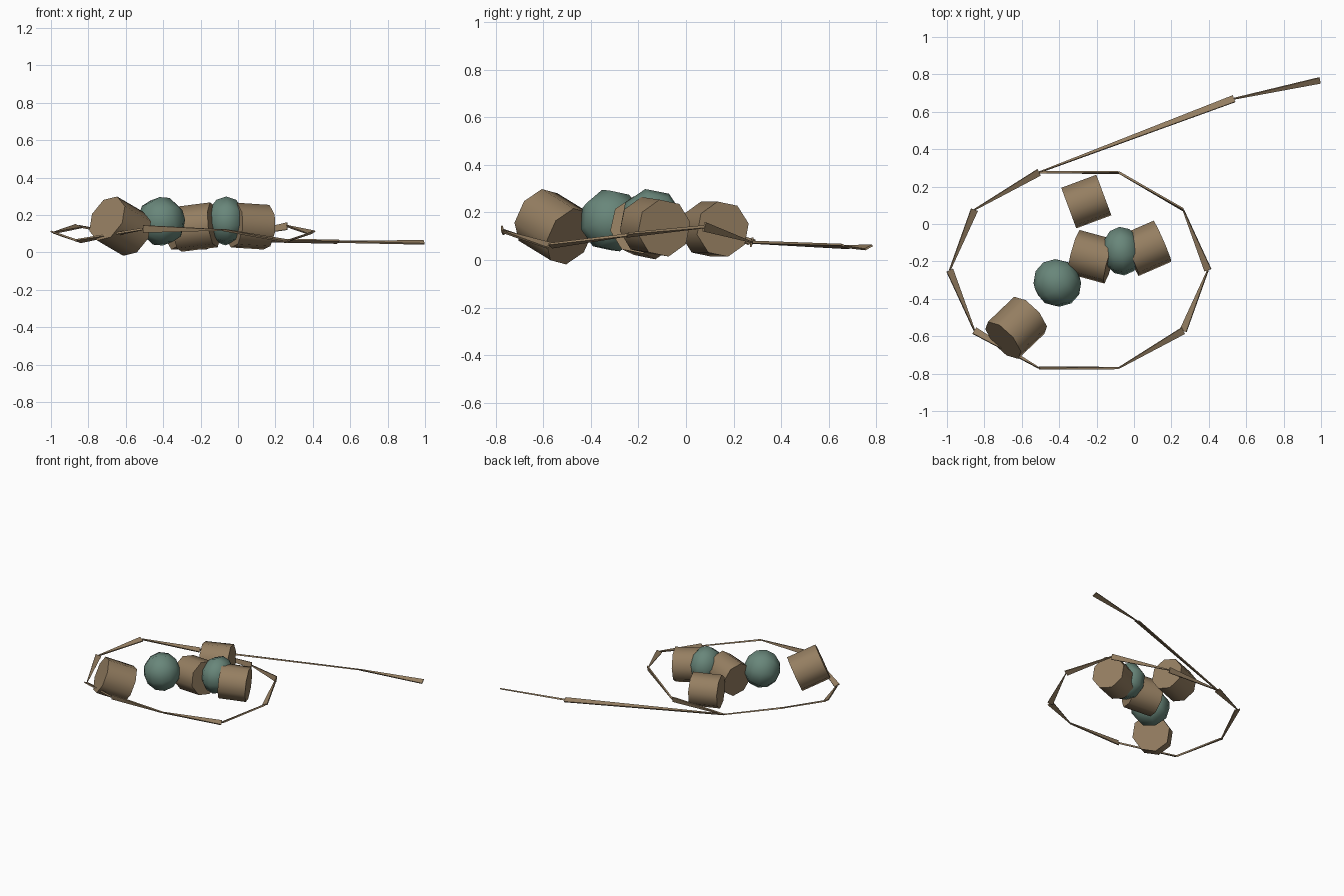
import bpy, bmesh, math
from mathutils import Vector, Matrix

cube = bpy.data.objects.get("Cube")
if cube:
    bpy.data.objects.remove(cube, do_unlink=True)


def material(name, rgb):
    m = bpy.data.materials.new(name)
    m.use_nodes = True
    m.diffuse_color = (*rgb, 1)
    bsdf = m.node_tree.nodes["Principled BSDF"]
    bsdf.inputs["Base Color"].default_value = (*rgb, 1)
    bsdf.inputs["Roughness"].default_value = 0.8
    return m


BROWN = material("tan_brown", (0.30, 0.21, 0.12))
TEAL = material("dull_teal", (0.14, 0.24, 0.195))


def finish(name, bm, mat, smooth=True):
    bmesh.ops.recalc_face_normals(bm, faces=bm.faces)
    mesh = bpy.data.meshes.new(name)
    bm.to_mesh(mesh)
    bm.free()
    mesh.materials.append(mat)
    ob = bpy.data.objects.new(name, mesh)
    bpy.context.collection.objects.link(ob)
    if smooth:
        bpy.ops.object.select_all(action="DESELECT")
        bpy.context.view_layer.objects.active = ob
        ob.select_set(True)
        bpy.ops.object.shade_smooth_by_angle(angle=math.radians(55))
    return ob


def placed(center, axis, roll=0.0):
    turn = Vector(axis).to_track_quat("Z", "Y").to_matrix().to_4x4()
    return Matrix.Translation(center) @ turn @ Matrix.Rotation(roll, 4, "Z")


def barrel_bead(name, center, axis, radius, length, roll=0.2):
    """Eight-sided wooden bead lying along an axis."""
    bm = bmesh.new()
    bmesh.ops.create_cone(bm, cap_ends=True, segments=8, radius1=radius,
                          radius2=radius, depth=length,
                          matrix=placed(center, axis, roll))
    finish(name, bm, BROWN)


def round_bead(name, center, axis, radius, length):
    """Low-poly round bead, slightly short along the thread."""
    bm = bmesh.new()
    shape = Matrix.Diagonal((radius, radius, length / 2, 1))
    bmesh.ops.create_uvsphere(bm, u_segments=8, v_segments=6, radius=1,
                              matrix=placed(center, axis, 0.2) @ shape)
    finish(name, bm, TEAL)


# Beads
barrel_bead("bead_loose", (-0.63, -0.555, 0.14), (0.65, 0.62, -0.38), 0.13, 0.21)
barrel_bead("bead_back", (-0.255, 0.12, 0.13), (0.94, 0.35, 0), 0.118, 0.20)
barrel_bead("bead_middle", (-0.225, -0.175, 0.135), (0.95, -0.26, 0.12), 0.123, 0.20)
barrel_bead("bead_right", (0.065, -0.13, 0.14), (0.92, 0.40, -0.06), 0.122, 0.19)
round_bead("round_bead_left", (-0.41, -0.315, 0.166), (0.8, 0.5, 0.2), 0.135, 0.25)
round_bead("round_bead_right", (-0.065, -0.145, 0.168), (1, 0.1, 0), 0.133, 0.21)


def strand(name, wide, thin, width=0.04, tilt=0.35):
    """Slim twisted strip: a broad edge at one end, a fine upright edge at the other."""
    a, b = Vector(wide), Vector(thin)
    along = (b - a).normalized()
    side = along.cross(Vector((0, 0, 1))).normalized()
    up = side.cross(along)
    broad = side * math.cos(tilt) + up * math.sin(tilt)
    bm = bmesh.new()
    ends = []
    for point, w, h in ((a, width, 0.008), (b, 0.005, 0.012)):
        u, v = broad * w / 2, broad.cross(along) * h / 2
        ends.append([bm.verts.new(point + p) for p in (u + v, v - u, -u - v, u - v)])
    for i in range(4):
        j = (i + 1) % 4
        bm.faces.new((ends[0][i], ends[0][j], ends[1][j], ends[1][i]))
    bm.faces.new(ends[0])
    bm.faces.new(ends[1][::-1])
    finish(name, bm, BROWN, smooth=False)


# Ten-sided string loop that dips and rises
heights = [0.105, 0.14, 0.075, 0.075, 0.14, 0.105, 0.06, 0.125, 0.12, 0.06]
loop = [(-0.295 + 0.69 * math.cos(math.tau * i / 10),
         -0.247 + 0.55 * math.sin(math.tau * i / 10), z)
        for i, z in enumerate(heights)]
for i in range(10):
    start, end = loop[i], loop[(i + 1) % 10]
    if i == 8:
        start, end = end, start
    upright = 1.35 if i in (1, 2, 7) else 0.4
    strand(f"loop_strand_{i + 1}", start, end, tilt=upright)

# Loose tail of the string
knee = (0.535, 0.67, 0.057)
strand("tail_strand", knee, loop[3], tilt=-0.4)
strand("tail_tip", (0.995, 0.768, 0.053), knee, width=0.036, tilt=0.5)
